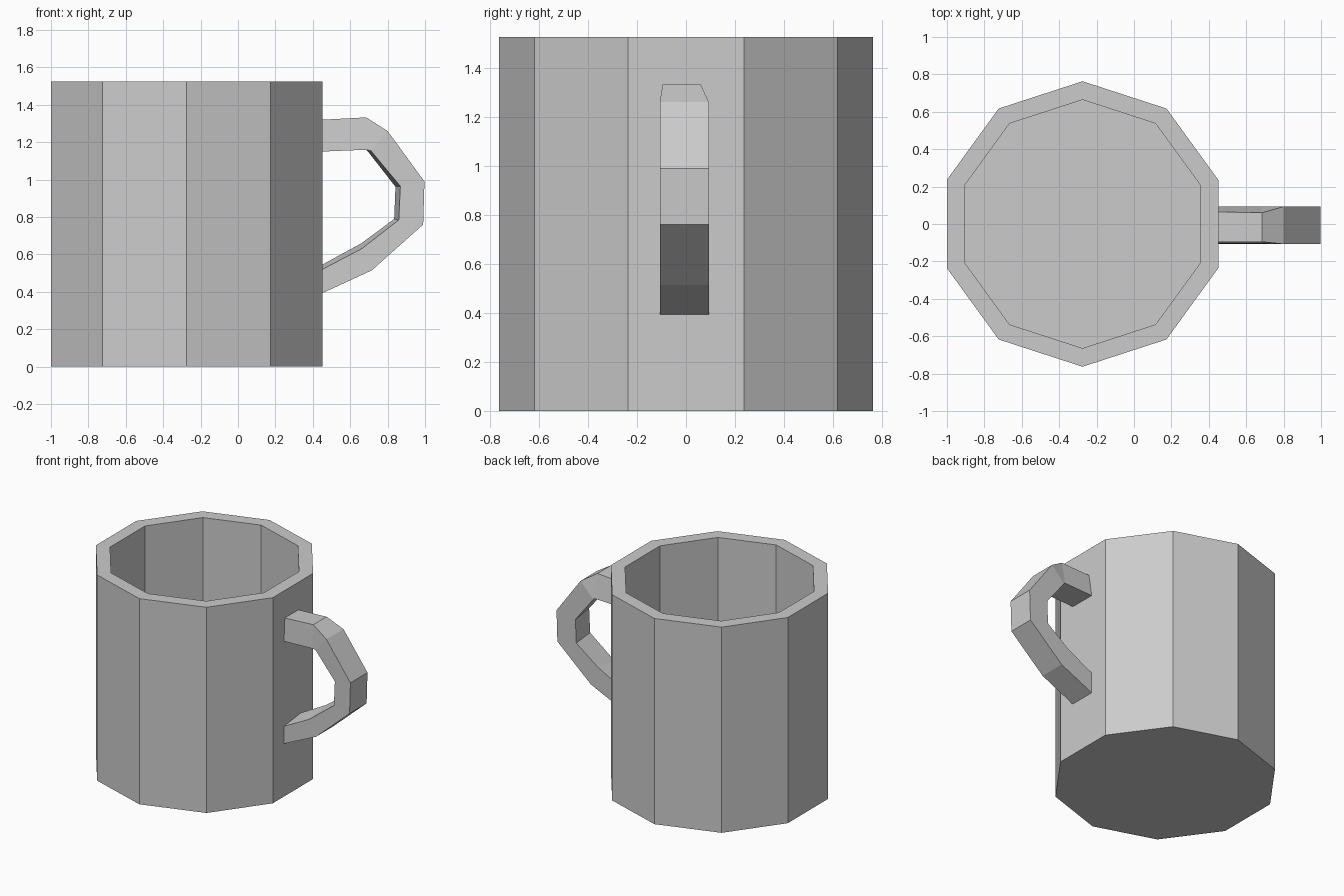
import bpy, bmesh, math

if "Cube" in bpy.data.objects:
    bpy.data.objects.remove(bpy.data.objects["Cube"])

SIDES, CX = 10, -0.275


def loft(name, rings, cap=True):
    """Skin a list of closed rings with quads and cap both ends."""
    bm = bmesh.new()
    loops = [[bm.verts.new(p) for p in ring] for ring in rings]
    for a, b in zip(loops, loops[1:]):
        n = len(a)
        for i in range(n):
            j = (i + 1) % n
            bm.faces.new((a[i], a[j], b[j], b[i]))
    if cap:
        bm.faces.new(loops[0])
        bm.faces.new(loops[-1])
    bmesh.ops.recalc_face_normals(bm, faces=bm.faces)
    mesh = bpy.data.meshes.new(name)
    bm.to_mesh(mesh)
    bm.free()
    ob = bpy.data.objects.new(name, mesh)
    bpy.context.collection.objects.link(ob)
    return ob


def decagon(radius, z):
    angles = [math.pi / 2 + math.tau * i / SIDES for i in range(SIDES)]
    return [(CX + radius * math.cos(a), radius * math.sin(a), z) for a in angles]


# Mug body: outer wall, rim, inner wall and inside floor
loft("mug_body", [decagon(0.763, 0), decagon(0.763, 1.525),
                  decagon(0.664, 1.525), decagon(0.664, 0.1)])

# Handle sections: outer (x, z), inner front (x, z), inner back (x, z), outer edge y range
sections = [
    ((0.44, 1.32), (0.44, 1.15), (0.44, 1.15), (-0.095, 0.065)),
    ((0.685, 1.333), (0.685, 1.16), (0.685, 1.16), (-0.095, 0.06)),
    ((0.80, 1.26), (0.71, 1.155), (0.695, 1.15), (-0.107, 0.093)),
    ((0.997, 0.99), (0.868, 0.965), (0.842, 0.962), (-0.107, 0.093)),
    ((0.99, 0.76), (0.86, 0.785), (0.835, 0.79), (-0.107, 0.093)),
    ((0.715, 0.515), (0.66, 0.63), (0.66, 0.66), (-0.107, 0.093)),
    ((0.44, 0.388), (0.44, 0.515), (0.44, 0.54), (-0.107, 0.093)),
]
loft("handle", [[(o[0], y[0], o[1]), (o[0], y[1], o[1]),
                 (b[0], 0.093, b[1]), (f[0], -0.105, f[1])]
                for o, f, b, y in sections])
